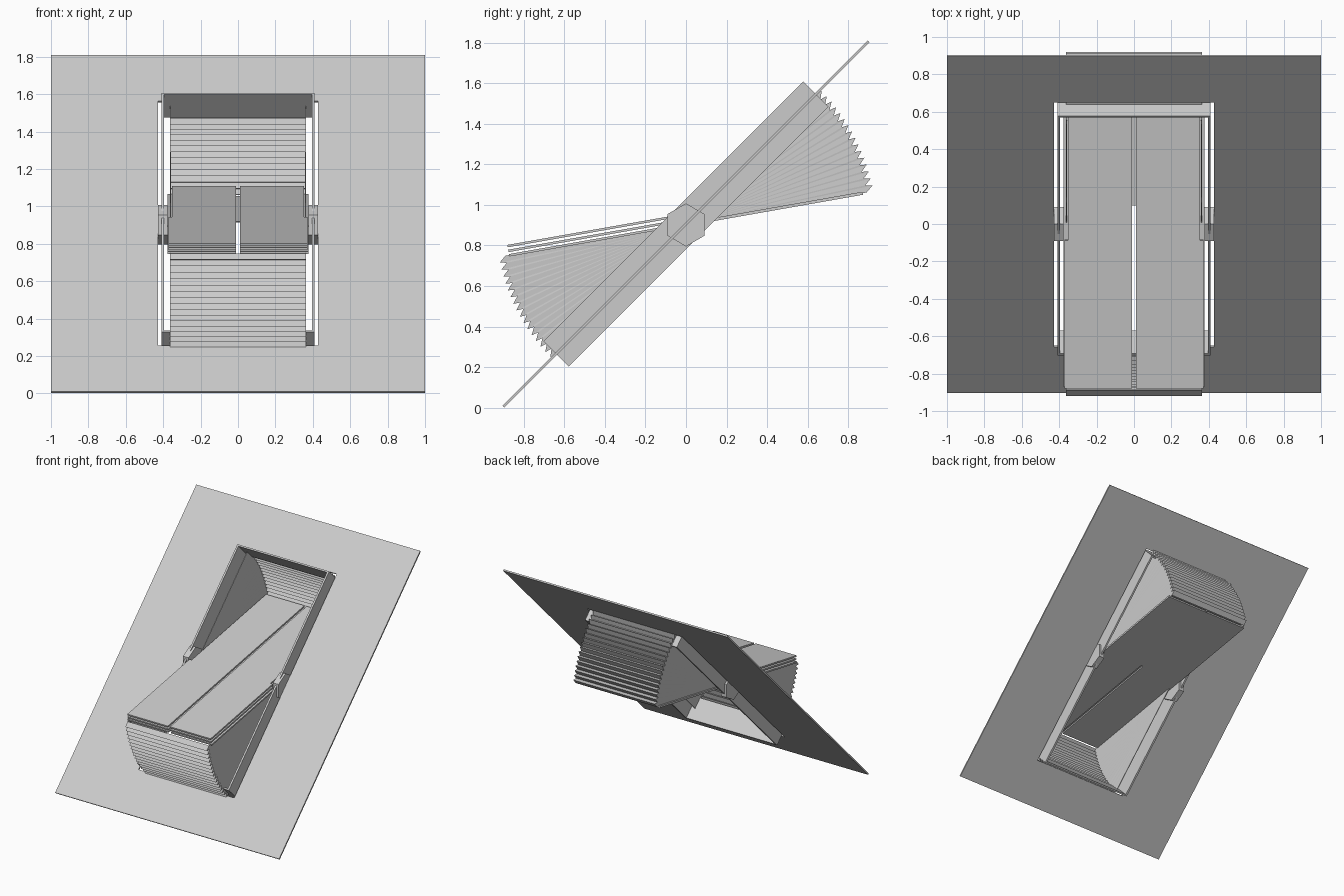
import bpy, bmesh
from math import radians, cos, sin
from mathutils import Matrix, Vector

if "Cube" in bpy.data.objects:
    bpy.data.objects.remove(bpy.data.objects["Cube"])

PIVOT = Vector((0, 0, 0.905))
ROOF, SASH = radians(45), radians(10)


def make_object(name, bm, angle=None):
    if angle is not None:
        bmesh.ops.transform(bm, verts=bm.verts,
                            matrix=Matrix.Translation(PIVOT) @ Matrix.Rotation(angle, 4, 'X'))
    bmesh.ops.recalc_face_normals(bm, faces=bm.faces)
    me = bpy.data.meshes.new(name)
    bm.to_mesh(me)
    bm.free()
    ob = bpy.data.objects.new(name, me)
    bpy.context.collection.objects.link(ob)
    return ob


def plate(name, x, s, n, angle):
    """Box given by ranges across, along and normal to a tilted plane."""
    bm = bmesh.new()
    bmesh.ops.create_cube(bm, size=1)
    for v in bm.verts:
        v.co = [(r[0] + r[1]) / 2 + c * (r[1] - r[0]) for r, c in zip((x, s, n), v.co)]
    return make_object(name, bm, angle)


def rect_ring(name, outer, inner, n):
    """Rectangular ring lying in the roof plane."""
    bm = bmesh.new()
    rings = []
    for z in n:
        for hx, hs in (outer, inner):
            rings.append([bm.verts.new((a * hx, b * hs, z))
                          for a, b in ((-1, -1), (1, -1), (1, 1), (-1, 1))])
    ob, ib, ot, it = rings
    for a, b in ((ob, ib), (ib, it), (it, ot), (ot, ob)):
        for i in range(4):
            j = (i + 1) % 4
            bm.faces.new((a[i], a[j], b[j], b[i]))
    return make_object(name, bm, ROOF)


# sloping roof sheet with opening, and the fixed window frame
rect_ring("roof_sheet", (1.0, 1.273), (0.427, 0.925), (-0.006, 0.006))
rect_ring("window_frame", (0.41, 0.905), (0.395, 0.893), (-0.088, 0.088))

# pivoting sash: stacked sheets split along the middle
for side, label in ((-1, "left"), (1, "right")):
    for k, (n, w, start) in enumerate(((0.0, 0.378, -0.885), (0.022, 0.352, -0.885), (0.046, 0.352, -0.885))):
        x = sorted((side * 0.01, side * w))
        plate(f"sash_sheet_{label}_{k}", x, (start, 0.885), (n - 0.006, n + 0.006), SASH)
    # wider front half of the upper sheets
    for k, n in enumerate((0.022, 0.046)):
        plate(f"sash_front_edge_{label}_{k}", sorted((side * 0.352, side * 0.372)),
              (-0.885, -0.08), (n - 0.006, n + 0.006), SASH)
# closing panel under the rear half
plate("rear_bottom_panel", (-0.378, 0.378), (0.1, 0.885), (-0.009, -0.004), SASH)


# pleated fan hoods: toothed barrel plus two sector cheeks
def fan(name, sign, teeth=16):
    step = (ROOF - SASH) / teeth
    prof = []
    for i in range(teeth):
        a = ROOF - i * step
        prof += [(0.903, a), (0.936, a - 0.25 * step)]
    prof.append((0.903, SASH))
    pts = [(sign * r * cos(a), PIVOT.z + sign * r * sin(a)) for r, a in prof]
    bm = bmesh.new()
    sides = [[bm.verts.new((x, y, z)) for y, z in pts] for x in (-0.362, 0.362)]
    for i in range(len(pts) - 1):
        bm.faces.new((sides[0][i], sides[0][i + 1], sides[1][i + 1], sides[1][i]))
    for side in sides:
        hub = bm.verts.new((side[0].co.x, 0, PIVOT.z))
        for i in range(len(side) - 1):
            bm.faces.new((hub, side[i], side[i + 1]))
    bmesh.ops.dissolve_limit(bm, angle_limit=0.001, verts=bm.verts, edges=bm.edges)
    ob = make_object(name, bm)
    m = ob.modifiers.new("thickness", 'SOLIDIFY')
    m.thickness = 0.005
    m.offset = 0


fan("front_fan_hood", -1)
fan("rear_fan_hood", 1)

# hexagonal pivot blocks
for side, label in ((-1, "left"), (1, "right")):
    bm = bmesh.new()
    bmesh.ops.create_cone(bm, cap_ends=True, segments=6, radius1=0.106, radius2=0.106, depth=0.05)
    # put corners toward front and back
    corner = max(v.co.x for v in bm.verts)
    turn = 0 if corner > 0.1 else radians(30)
    bmesh.ops.transform(bm, verts=bm.verts, matrix=Matrix.Translation((side * 0.402, 0, PIVOT.z - 0.004))
                        @ Matrix.Rotation(radians(90), 4, 'X') @ Matrix.Rotation(radians(90), 4, 'Y')
                        @ Matrix.Rotation(turn + radians(90), 4, 'Z'))
    make_object(f"pivot_hub_{label}", bm)
